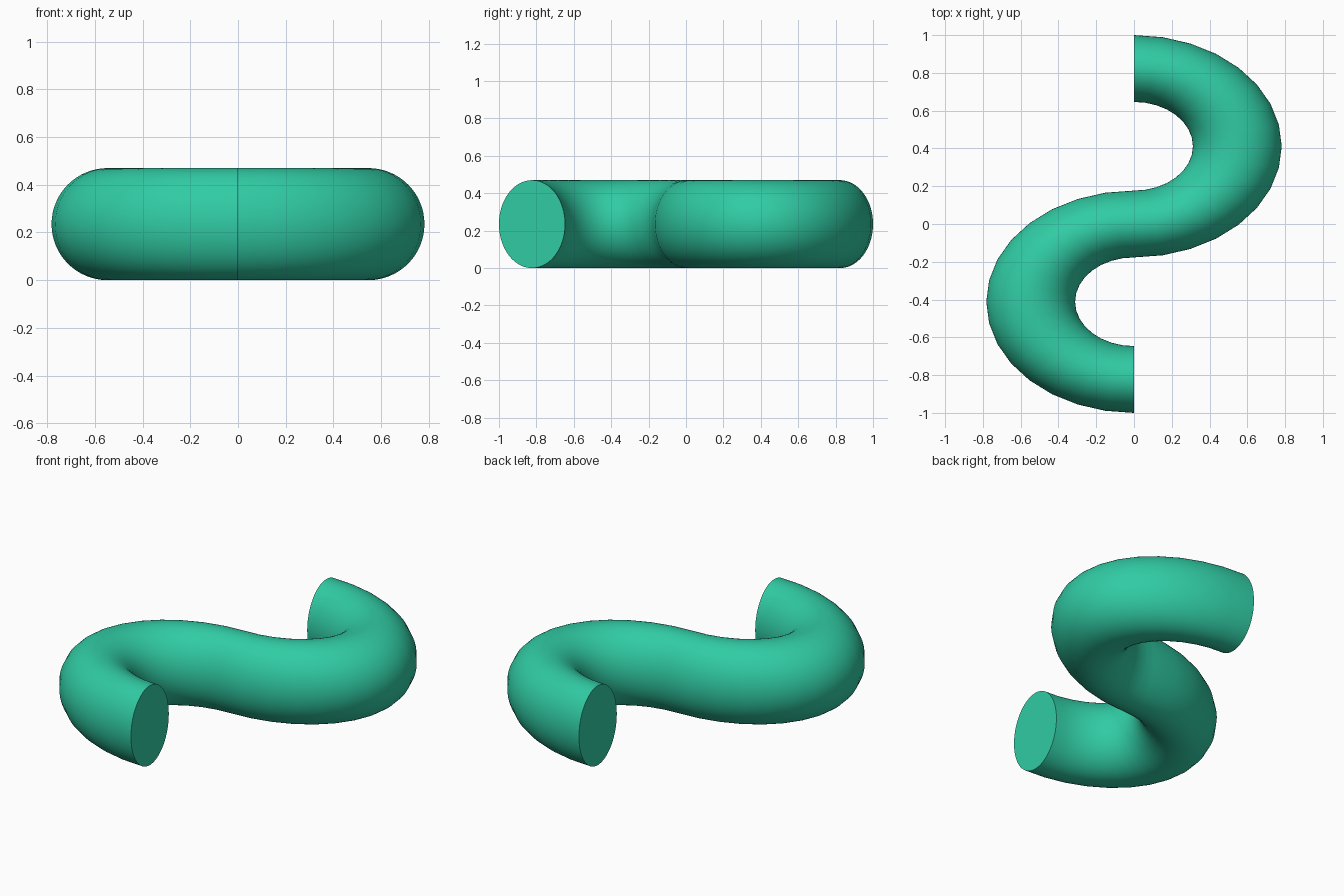
import bpy, bmesh
from math import pi, radians
from mathutils import Matrix, Vector

if "Cube" in bpy.data.objects:
    bpy.data.objects.remove(bpy.data.objects["Cube"])

R, TUBE, SQUASH = 0.547, 0.235, 0.7525   # bend radius, tube radius, y scale
SIDES, STEPS = 64, 16

bm = bmesh.new()

# End cap disc in the yz plane at the back end of the S
disc = bmesh.ops.create_circle(
    bm, cap_ends=True, segments=SIDES, radius=TUBE,
    matrix=Matrix.Translation((0, 2 * R, TUBE)) @ Matrix.Rotation(pi / 2, 4, 'Y'))
ring = list({e for v in disc["verts"] for e in v.link_edges})

# Two opposite half turns: round the right side, then round the left
for cy, angle in ((R, -pi), (-R, pi)):
    out = bmesh.ops.spin(bm, geom=ring, cent=(0, cy, TUBE), axis=(0, 0, 1),
                         angle=angle, steps=STEPS, use_duplicate=False)
    ring = [g for g in out["geom_last"] if isinstance(g, bmesh.types.BMEdge)]

# Front end cap
bmesh.ops.contextual_create(bm, geom=ring)
bmesh.ops.scale(bm, vec=Vector((1, SQUASH, 1)), verts=bm.verts)
bmesh.ops.recalc_face_normals(bm, faces=bm.faces)

mesh = bpy.data.meshes.new("s_tube")
bm.to_mesh(mesh)
bm.free()
tube = bpy.data.objects.new("s_tube", mesh)
bpy.context.collection.objects.link(tube)

# Smooth sides, crisp cap edges
bpy.context.view_layer.objects.active = tube
tube.select_set(True)
bpy.ops.object.shade_smooth_by_angle(angle=radians(40))

mat = bpy.data.materials.new("green")
mat.diffuse_color = (0.03, 0.60, 0.37, 1)
mat.use_nodes = True
mat.node_tree.nodes["Principled BSDF"].inputs["Base Color"].default_value = mat.diffuse_color
mesh.materials.append(mat)
